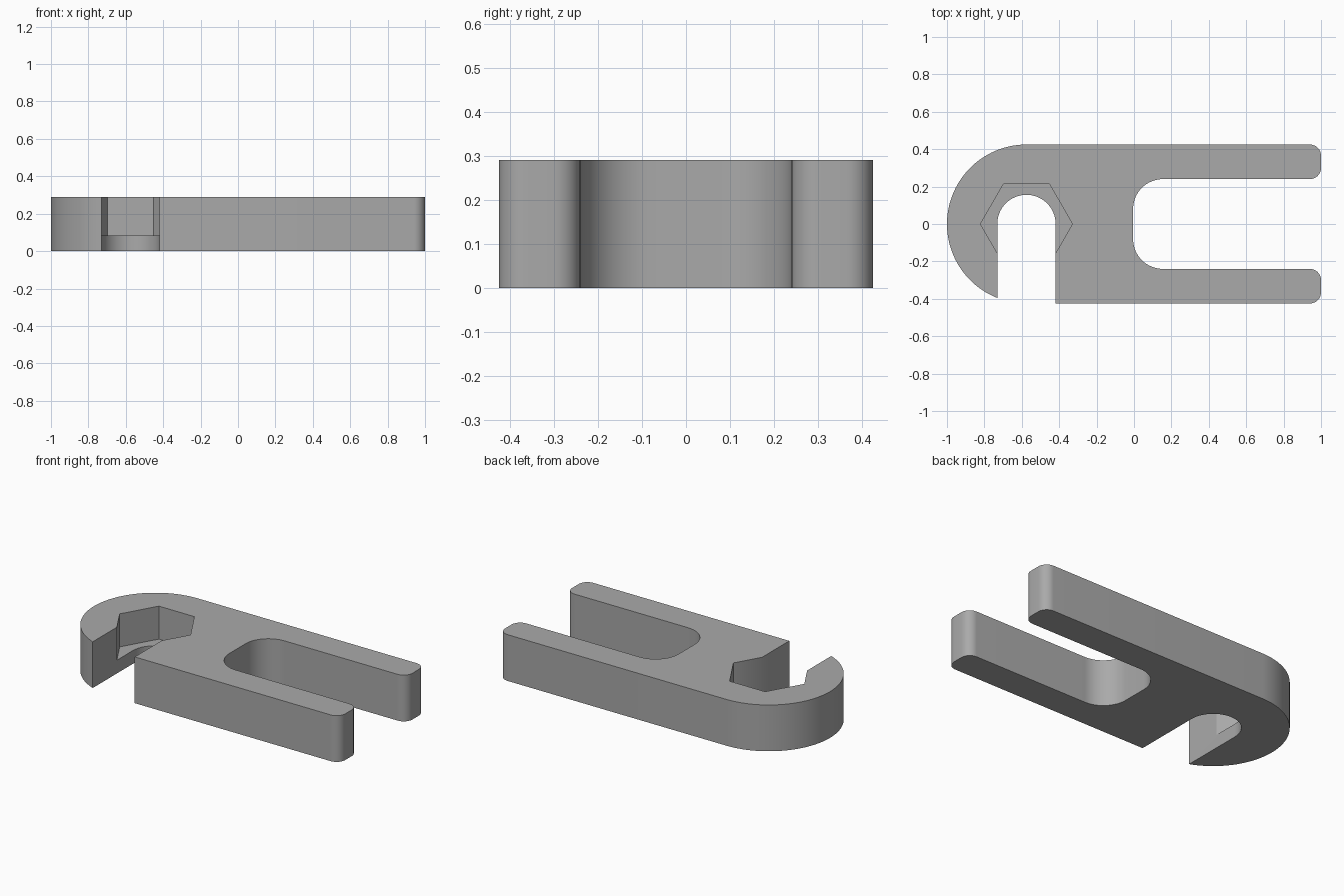
import bpy
import bmesh
from math import cos, sin, radians, pi, asin

if "Cube" in bpy.data.objects:
    bpy.data.objects.remove(bpy.data.objects["Cube"], do_unlink=True)

HEIGHT = 0.29
FLOOR = 0.083           # floor of the hexagonal recess
HALF = 0.425            # half width, also the radius of the rounded head
CX = -1 + HALF          # centre of the head
SLOT = 0.156            # half width of the bolt slot
PRONG_IN = 0.24         # inner face of the prongs
FORK_X = -0.005         # bottom of the fork opening
FORK_R = 0.16
TIP_R = 0.06

grey = bpy.data.materials.new("plain grey")
grey.use_nodes = True
grey.diffuse_color = (0.4, 0.4, 0.4, 1)
grey.node_tree.nodes["Principled BSDF"].inputs["Base Color"].default_value = (0.4, 0.4, 0.4, 1)


def arc(cx, cy, r, start, end, steps):
    """Points along an arc, angles in degrees."""
    angles = [radians(start + (end - start) * i / steps) for i in range(steps + 1)]
    return [(cx + r * cos(a), cy + r * sin(a)) for a in angles]


def prism(name, outline, z0, z1):
    """Extrude a closed outline into a solid."""
    bm = bmesh.new()
    face = bm.faces.new([bm.verts.new((x, y, z0)) for x, y in outline])
    top = bmesh.ops.extrude_face_region(bm, geom=[face])["geom"]
    moved = [v for v in top if isinstance(v, bmesh.types.BMVert)]
    bmesh.ops.translate(bm, verts=moved, vec=(0, 0, z1 - z0))
    bmesh.ops.recalc_face_normals(bm, faces=bm.faces)
    mesh = bpy.data.meshes.new(name)
    bm.to_mesh(mesh)
    bm.free()
    obj = bpy.data.objects.new(name, mesh)
    bpy.context.collection.objects.link(obj)
    mesh.materials.append(grey)
    return obj


# Back prong tip and inner fork corner, mirrored for the front prong
prong = (arc(FORK_X + FORK_R, PRONG_IN - FORK_R, FORK_R, 180, 90, 16)
         + arc(1 - TIP_R, PRONG_IN + TIP_R, TIP_R, -90, 0, 10)
         + arc(1 - TIP_R, HALF - TIP_R, TIP_R, 0, 90, 10))
front_prong = [(x, -y) for x, y in reversed(prong)]

# Rounded head ends where the slot breaks through the front
hook_end = 270 - asin(SLOT / HALF) * 180 / pi
head = arc(CX, 0, HALF, 90, hook_end, 48)
slot = arc(CX, 0, SLOT, 180, 0, 32)
outline = prong + head + slot + [(CX + SLOT, -HALF)] + front_prong

body = prism("forked_slotted_plate", outline, 0, HEIGHT)

# Hexagonal nut recess in the top
cutter = prism("nut_recess_cutter", arc(CX, 0, 0.246, 0, 300, 5), FLOOR, HEIGHT + 0.1)
cutter.hide_render = True
cut = body.modifiers.new("nut recess", "BOOLEAN")
cut.operation = "DIFFERENCE"
cut.solver = "EXACT"
cut.object = cutter

bpy.ops.object.select_all(action="DESELECT")
body.select_set(True)
bpy.context.view_layer.objects.active = body
bpy.ops.object.modifier_apply(modifier=cut.name)
bpy.data.objects.remove(cutter, do_unlink=True)
bpy.ops.object.shade_smooth_by_angle(angle=radians(30))
